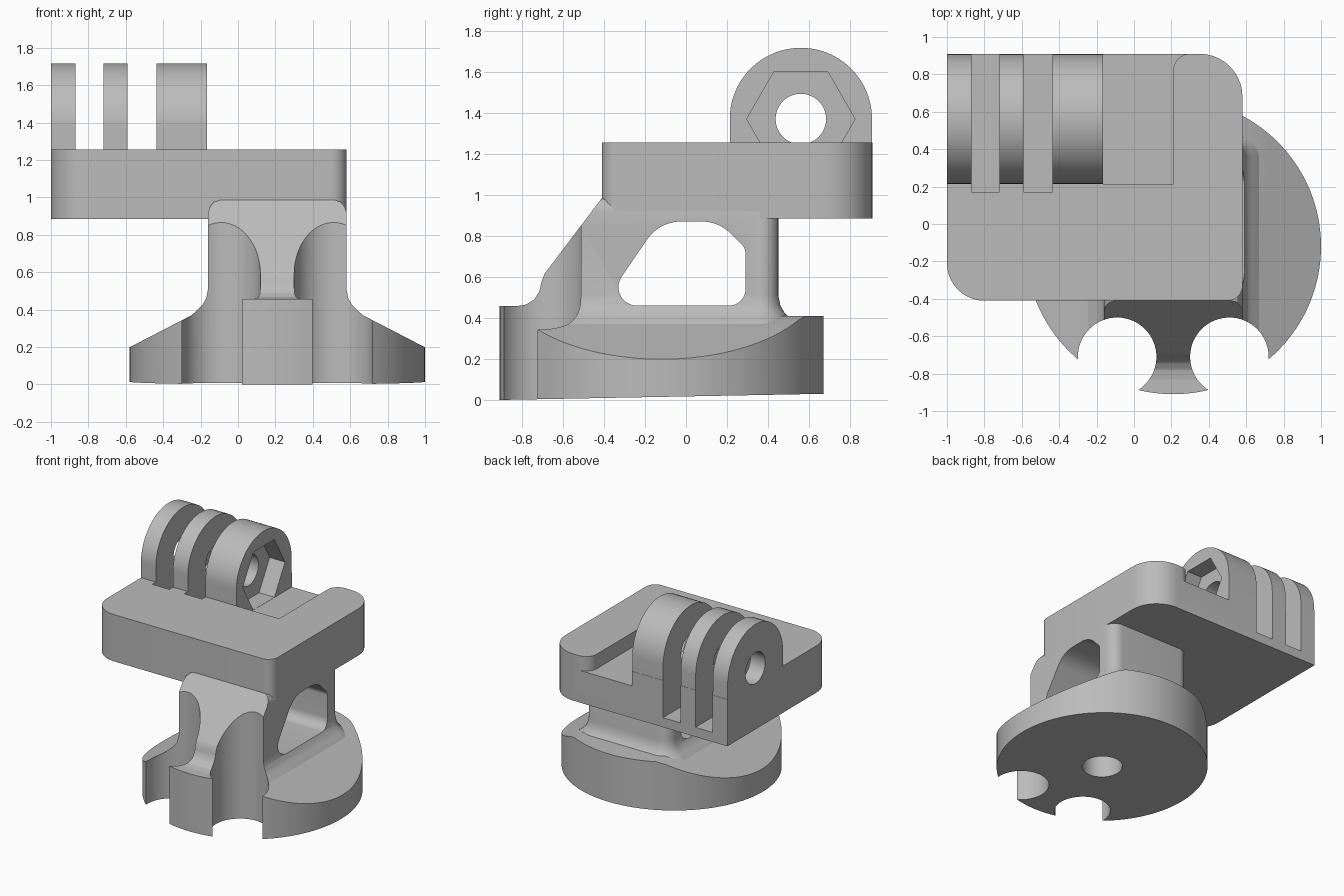
import bpy, bmesh
from math import sin, cos, pi, radians
from mathutils import Vector

cube = bpy.data.objects.get("Cube")
if cube:
    bpy.data.objects.remove(cube, do_unlink=True)

grey = bpy.data.materials.new("plain grey")
grey.use_nodes = True
grey.diffuse_color = (0.5, 0.5, 0.5, 1)
grey.node_tree.nodes["Principled BSDF"].inputs["Base Color"].default_value = (0.5, 0.5, 0.5, 1)

CX, CY, R = 0.21, -0.12, 0.79          # foot centre and radius
PY, PZ = 0.56, 1.37                    # hinge pin centre


def loft(name, rings):
    """Closed solid through a list of equal-length point rings."""
    bm = bmesh.new()
    loops = [[bm.verts.new(p) for p in ring] for ring in rings]
    n = len(loops[0])
    for a, b in zip(loops, loops[1:]):
        for i in range(n):
            j = (i + 1) % n
            bm.faces.new((a[i], a[j], b[j], b[i]))
    bm.faces.new(loops[0])
    bm.faces.new(loops[-1])
    bmesh.ops.recalc_face_normals(bm, faces=bm.faces)
    mesh = bpy.data.meshes.new(name)
    bm.to_mesh(mesh)
    bm.free()
    mesh.materials.append(grey)
    ob = bpy.data.objects.new(name, mesh)
    bpy.context.collection.objects.link(ob)
    return ob


def prism(name, pts, axis, lo, hi):
    place = {"x": lambda a, b, d: (d, a, b),
             "y": lambda a, b, d: (a, d, b),
             "z": lambda a, b, d: (a, b, d)}[axis]
    return loft(name, [[place(a, b, d) for a, b in pts] for d in (lo, hi)])


def box(name, x0, x1, y0, y1, z0, z1):
    return prism(name, [(x0, y0), (x1, y0), (x1, y1), (x0, y1)], "z", z0, z1)


def circle(cx, cy, r, n=64, start=0.0, sweep=2 * pi):
    steps = n if sweep >= 2 * pi else n - 1
    return [(cx + r * cos(start + sweep * i / steps),
             cy + r * sin(start + sweep * i / steps)) for i in range(n)]


def rounded(corners, n=10):
    """Polygon from (x, y, radius) corners with each corner rounded."""
    out = []
    for i, (x, y, r) in enumerate(corners):
        p = Vector((x, y))
        a = (Vector(corners[i - 1][:2]) - p).normalized()
        b = (Vector(corners[(i + 1) % len(corners)][:2]) - p).normalized()
        if r == 0:
            out.append((x, y))
            continue
        half = a.angle(b) / 2
        centre = p + (a + b).normalized() * (r / sin(half))
        t = r * cos(half) / sin(half)
        u, v = p + a * t - centre, p + b * t - centre
        whole = u.angle(v)
        for k in range(n + 1):
            w = whole * k / n
            q = centre + (u * sin(whole - w) + v * sin(w)) / sin(whole)
            out.append((q.x, q.y))
    return out


def boolean(ob, tool, op="DIFFERENCE"):
    tool.hide_render = True
    bpy.context.view_layer.objects.active = ob
    mod = ob.modifiers.new("cut", "BOOLEAN")
    mod.operation, mod.object, mod.solver = op, tool, "EXACT"
    bpy.ops.object.modifier_apply(modifier=mod.name)
    bpy.data.objects.remove(tool, do_unlink=True)


def cut_notches(ob):
    for side in (-1, 1):
        boolean(ob, prism("notch_cutter", circle(CX + side * 0.3, -0.71, 0.21), "z", -0.5, 1.5))


def finish(ob):
    bpy.ops.object.select_all(action="DESELECT")
    ob.select_set(True)
    bpy.context.view_layer.objects.active = ob
    bpy.ops.object.shade_smooth_by_angle(angle=radians(30))


# Round foot with roof-shaped top and a slightly tilted underside
roof = [(-1, 0), (1, 0), (1, 0.09), (0.42, 0.39), (0.36, 0.41),
        (-0.36, 0.41), (-0.42, 0.39), (-1, 0.09)]
foot = prism("foot", [(CX + x, z) for x, z in roof], "y", -1.0, 0.8)
for v in foot.data.vertices:
    if v.co.z < 0.01:
        v.co.z = 0.019 * (v.co.y + 0.91)
boolean(foot, prism("disc", circle(CX, CY, R, 128), "z", -0.5, 1), "INTERSECT")
cut_notches(foot)
boolean(foot, prism("screw_hole", circle(CX, CY, 0.15, 48), "z", -0.5, 0.27))
finish(foot)

# Neck: flared rounded column trimmed to its side outline
levels = [(0.14, 0.30), (0.10, 0.36), (0.055, 0.40), (0.03, 0.425), (0.01, 0.46),
          (0, 0.51), (0, 0.92), (-0.01, 0.95), (-0.03, 0.975), (-0.06, 0.985)]
rings = []
for off, z in levels:
    w, r = 0.37 + off, 0.09 + off
    plan = rounded([(CX - w, -1.1, 0), (CX + w, -1.1, 0),
                    (CX + w, 0.45 + off, r), (CX - w, 0.45 + off, r)])
    rings.append([(x, y, z) for x, y in plan])
neck = loft("neck", rings)
outline = [(0.8, 0), (0.8, 1.2), (-0.25, 1.2), (-0.41, 0.985), (-0.69, 0.615),
           (-0.705, 0.575), (-0.715, 0.53), (-0.74, 0.49), (-0.78, 0.465),
           (-0.83, 0.457), (-1.2, 0.457), (-1.2, 0)]
boolean(neck, prism("neck_outline", outline, "x", -1, 1.5), "INTERSECT")
boolean(neck, prism("disc", circle(CX, CY, R, 128), "z", -0.5, 2), "INTERSECT")
cut_notches(neck)
window = rounded([(-0.41, 0.46, 0.09), (0.29, 0.46, 0.08), (0.29, 0.74, 0.06),
                  (0.16, 0.87, 0.2), (-0.13, 0.87, 0.2)])
boolean(neck, prism("window_cutter", window, "x", -1, 1.5))
finish(neck)

# Top plate with a pocket beside the hinge
plate = prism("top_plate", rounded([(-1, -0.41, 0.2), (0.58, -0.41, 0.08),
                                    (0.58, 0.91, 0.23), (-1, 0.91, 0)]), "z", 0.885, 1.255)
pocket = rounded([(-0.165, 0.215, 0), (0.21, 0.215, 0), (0.21, 0.91, 0.09),
                  (0.4, 0.91, 0), (0.4, 1.1, 0), (-0.165, 1.1, 0)])
boolean(plate, prism("pocket_cutter", pocket, "z", 1.14, 1.6))

# Hinge fingers: one rounded block, slotted, drilled and given a nut seat
arch = [(0.215, 1.05)] + circle(PY, PZ, 0.347, 40, pi, -pi) + [(0.91, 1.05)]
arch = [(min(max(y, 0.215), 0.91), z) for y, z in arch]
boolean(plate, prism("hinge_block", arch, "x", -1, -0.165), "UNION")
for x0, x1 in ((-0.87, -0.72), (-0.59, -0.435)):
    boolean(plate, box("slot_cutter", x0, x1, 0.17, 1.2, 0.96, 2))
boolean(plate, prism("pin_hole", circle(PY, PZ, 0.123, 48), "x", -1.2, 0))
boolean(plate, prism("nut_seat", circle(PY, PZ, 0.264, 6), "x", -0.3, -0.1))
finish(plate)
